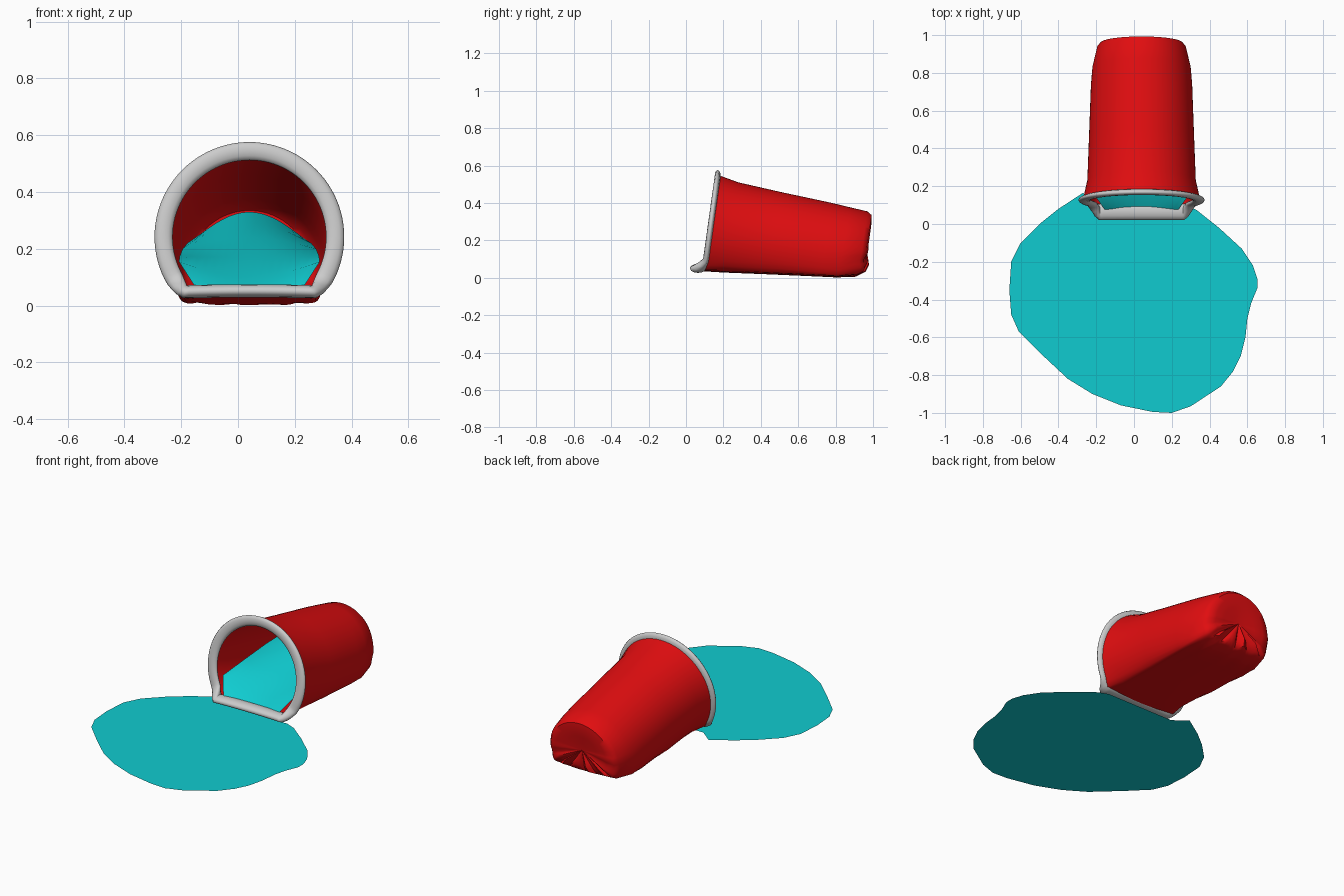
import bpy, bmesh, math
from mathutils import Vector

if "Cube" in bpy.data.objects:
    bpy.data.objects.remove(bpy.data.objects["Cube"])

CX = 0.04   # cup axis offset in x
N = 64


def material(name, col):
    m = bpy.data.materials.new(name)
    m.diffuse_color = (*col, 1)
    m.use_nodes = True
    m.node_tree.nodes["Principled BSDF"].inputs["Base Color"].default_value = m.diffuse_color
    return m


RED = material("red", (0.75, 0.004, 0.005))
TEAL = material("teal", (0.005, 0.6, 0.63))


def make(name, verts, faces, mat=None, angle=40):
    me = bpy.data.meshes.new(name)
    me.from_pydata([tuple(v) for v in verts], [], faces)
    bm = bmesh.new()
    bm.from_mesh(me)
    bmesh.ops.recalc_face_normals(bm, faces=bm.faces)
    bm.to_mesh(me)
    bm.free()
    ob = bpy.data.objects.new(name, me)
    bpy.context.collection.objects.link(ob)
    if mat:
        me.materials.append(mat)
    bpy.ops.object.select_all(action='DESELECT')
    ob.select_set(True)
    bpy.context.view_layer.objects.active = ob
    bpy.ops.object.shade_smooth_by_angle(angle=math.radians(angle))
    return ob


def grid_faces(rows, cols, wrap_cols=False, wrap_rows=False):
    return [(i * cols + j, i * cols + (j + 1) % cols,
             (i + 1) % rows * cols + (j + 1) % cols, (i + 1) % rows * cols + j)
            for i in range(rows if wrap_rows else rows - 1)
            for j in range(cols if wrap_cols else cols - 1)]


def section(ztop, zbot, hw, ytop, ybot, wrinkle=0.0):
    """Circle squashed flat where it rests on the ground, in a tilted plane."""
    pts = []
    for j in range(N):
        a = 2 * math.pi * j / N
        x, z = hw * math.cos(a), ztop - hw + hw * math.sin(a)
        flat = zbot + 0.012 * (x / hw) ** 2
        z = max(z, flat)
        y = ybot + (ytop - ybot) * (z - zbot) / (ztop - zbot)
        low = max(0, 0.35 - math.sin(a)) / 1.35
        w = wrinkle * low * (math.sin(13 * a) + 0.5 * math.sin(21 * a + 1))
        pts.append(Vector((CX + x, y + w, max(0.002, z + 0.5 * w))))
    return pts


# cup wall with crumpled, pinched-in base
sections = [
    (0.550, 0.035, 0.312, 0.170, 0.09),
    (0.510, 0.028, 0.287, 0.280, 0.20),
    (0.460, 0.018, 0.278, 0.500, 0.45),
    (0.400, 0.006, 0.268, 0.780, 0.72),
    (0.376, 0.002, 0.260, 0.880, 0.81, 0.006),
    (0.355, 0.012, 0.235, 0.970, 0.92, 0.010),
    (0.335, 0.025, 0.215, 0.993, 0.945, 0.012),
    (0.300, 0.060, 0.170, 0.993, 0.960, 0.014),
]
verts = [p for s in sections for p in section(*s)]
pinch = Vector((CX, 0.965, 0.16))
last = verts[-N:]
for f in (0.35, 0.7):
    verts += [p.lerp(pinch, f) for p in last]
rows = len(verts) // N
faces = grid_faces(rows, N, wrap_cols=True)
verts.append(pinch)
base = (rows - 1) * N
faces += [(base + j, base + (j + 1) % N, rows * N) for j in range(N)]
make("cup_body", verts, faces, RED, 45)

# rolled rim, squashed and pushed forward where it meets the ground
R, K = 0.302, 12
zc, low_z = 0.242, 0.048
path, press = [], []
for j in range(96):
    a = 2 * math.pi * j / 96
    x, z = R * math.cos(a), zc + R * math.sin(a)
    p = min(1, max(0, (0.10 - z) / 0.06))
    p = p * p * (3 - 2 * p)
    if z < low_z:
        z = low_z + 0.004 * (1 - (x / 0.25) ** 2)
    y = 0.10 + 0.07 * (z - low_z) / 0.5 - 0.036 * p
    path.append(Vector((CX + x, y, z)))
    press.append(p)
verts = []
for j, c in enumerate(path):
    t = path[(j + 1) % 96] - path[j - 1]
    t.y = 0
    t.normalize()
    out = Vector((t.z, 0, -t.x))
    rad = 0.032 - 0.009 * press[j]
    dep = 0.016 + 0.027 * press[j]
    for k in range(K):
        b = 2 * math.pi * k / K
        verts.append(c + out * rad * math.cos(b) + Vector((0, dep * math.sin(b), 0)))
make("cup_rim", verts, grid_faces(96, K, True, True), None, 60)

# liquid left inside the cup: y, half width, edge height, middle height
liquid = [(0.07, 0.19, 0.065, 0.055), (0.15, 0.248, 0.155, 0.10),
          (0.35, 0.245, 0.175, 0.17), (0.55, 0.235, 0.20, 0.24),
          (0.75, 0.218, 0.22, 0.29), (0.94, 0.195, 0.235, 0.33)]
M = 17
verts = []
for y, hw, ze, zm in liquid:
    for j in range(M):
        u = -1 + 2 * j / (M - 1)
        verts.append((CX + hw * u, y, ze + (zm - ze) * math.cos(u * math.pi / 2)))
make("liquid_in_cup", verts, grid_faces(len(liquid), M), TEAL, 40)

# spilled puddle outline
outline = [(-.66, -.35), (-.65, -.2), (-.6, -.1), (-.5, 0), (-.4, .08), (-.27, .165),
           (-.19, .10), (.27, .10), (.33, .075), (.45, -.02), (.57, -.13), (.63, -.22),
           (.653, -.29), (.653, -.34), (.62, -.42), (.6, -.5), (.59, -.6), (.565, -.7),
           (.525, -.78), (.46, -.86), (.3, -.965), (.2, -1), (.1, -.995), (-.07, -.96),
           (-.22, -.9), (-.35, -.82), (-.5, -.68), (-.61, -.57), (-.65, -.48)]
puddle = [(x, y, 0) for x, y in outline]
make("puddle", puddle, [tuple(reversed(range(len(puddle))))], TEAL)
